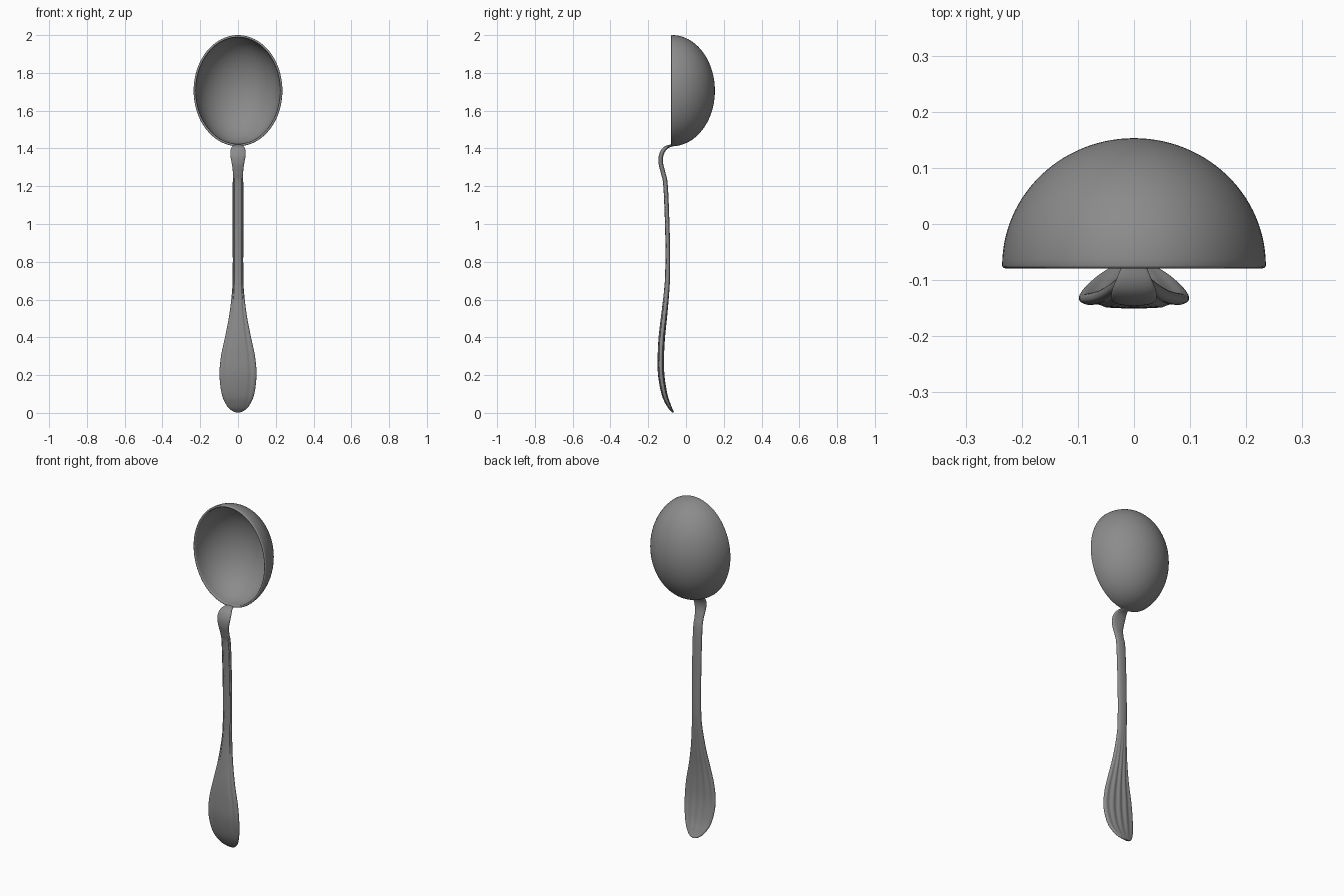
import bpy, bmesh
from math import sin, cos, pi
from mathutils import Vector

if "Cube" in bpy.data.objects:
    bpy.data.objects.remove(bpy.data.objects["Cube"])

metal = bpy.data.materials.new("dark_metal")
metal.diffuse_color = (0.26, 0.26, 0.26, 1)
metal.use_nodes = True
metal.node_tree.nodes["Principled BSDF"].inputs["Base Color"].default_value = metal.diffuse_color


def finish(bm, name, angle):
    bmesh.ops.recalc_face_normals(bm, faces=bm.faces)
    me = bpy.data.meshes.new(name)
    bm.to_mesh(me)
    bm.free()
    me.materials.append(metal)
    ob = bpy.data.objects.new(name, me)
    bpy.context.collection.objects.link(ob)
    bpy.ops.object.select_all(action='DESELECT')
    ob.select_set(True)
    bpy.context.view_layer.objects.active = ob
    bpy.ops.object.shade_smooth_by_angle(angle=angle)
    return ob


def loft(bm, rings):
    vs = [[bm.verts.new(p) for p in r] for r in rings]
    n = len(vs[0])
    for a, b in zip(vs, vs[1:]):
        for i in range(n):
            j = (i + 1) % n
            bm.faces.new((a[i], a[j], b[j], b[i]))
    bm.faces.new(vs[0])
    bm.faces.new(vs[-1])


def catmull(rows, i, t):
    p = [rows[min(max(i + k, 0), len(rows) - 1)] for k in (-1, 0, 1, 2)]
    return [0.5 * (2 * b + (c - a) * t + (2 * a - 5 * b + 4 * c - d) * t * t
                   + (3 * b - a - 3 * c + d) * t ** 3) for a, b, c, d in zip(*p)]


# Bowl: half ellipsoid shell, outer skin, rounded rim, inner skin
def bowl_ring(a, inset, shift=0):
    rx, ry, rz = 0.235 - inset, 0.227 - inset, 0.294 - inset
    return [(rx * cos(a) * cos(2 * pi * k / 96), -0.074 + shift + ry * sin(a),
             1.706 + rz * cos(a) * sin(2 * pi * k / 96)) for k in range(96)]


N = 28
T = 0.012
angles = [0.5 * pi * i / N for i in range(N)] + [0.5 * pi - 0.008]
lip = [bowl_ring(0, T / 2 * (1 - cos(pi * k / 6)), -0.005 * sin(pi * k / 6)) for k in range(1, 6)]
bm = bmesh.new()
loft(bm, [bowl_ring(a, 0) for a in reversed(angles)] + lip
     + [bowl_ring(a, T) for a in angles])
finish(bm, "bowl", 0.7)

# Handle stations: y, z, half width, half thickness, front groove, back fluting
rows = [
    (-0.066, 0.003, 0.005, 0.003, 0, 0),
    (-0.073, 0.011, 0.030, 0.006, 0, 0),
    (-0.091, 0.040, 0.060, 0.011, .1, .1),
    (-0.114, 0.100, 0.086, 0.015, .2, .25),
    (-0.131, 0.200, 0.098, 0.017, .3, .35),
    (-0.133, 0.300, 0.090, 0.017, .35, .35),
    (-0.128, 0.400, 0.069, 0.017, .35, .3),
    (-0.115, 0.520, 0.046, 0.016, .35, .2),
    (-0.102, 0.650, 0.031, 0.014, .35, .05),
    (-0.097, 0.750, 0.028, 0.013, .4, 0),
    (-0.098, 0.950, 0.028, 0.012, .4, 0),
    (-0.108, 1.200, 0.028, 0.012, .4, 0),
    (-0.121, 1.270, 0.027, 0.012, .1, 0),
    (-0.133, 1.320, 0.033, 0.012, 0, 0),
    (-0.132, 1.360, 0.040, 0.012, 0, 0),
    (-0.119, 1.391, 0.039, 0.011, 0, 0),
    (-0.098, 1.409, 0.031, 0.008, 0, 0),
    (-0.066, 1.417, 0.018, 0.005, 0, 0),
]
stations = [catmull(rows, i, k / 6) for i in range(len(rows) - 1) for k in range(6)]
stations.append(rows[-1])
rings = []
for i, (y, z, w, t, groove, flute) in enumerate(stations):
    a, b = stations[max(i - 1, 0)], stations[min(i + 1, len(stations) - 1)]
    tan = Vector((0, b[0] - a[0], b[1] - a[1])).normalized()
    front = Vector((0, -tan.z, tan.y))
    ring = []
    for k in range(80):
        ang = 2 * pi * k / 80
        u, s = cos(ang), sin(ang)
        h = abs(s) ** 0.7
        if s > 0:      # front: broad centre panel between two grooves
            h *= 1 - groove * max(0, 1 - abs(abs(u) - 0.68) / 0.16)
        else:          # back: five soft lengthwise lobes
            h = -h * (1 - flute * (0.5 - 0.5 * cos(4.4 * pi * u)))
        ring.append(Vector((w * u, y, z)) + front * (t * h))
    rings.append(ring)
bm = bmesh.new()
loft(bm, rings)
for v in bm.verts:
    v.co.z = max(v.co.z, 0)
finish(bm, "handle", 0.8)
